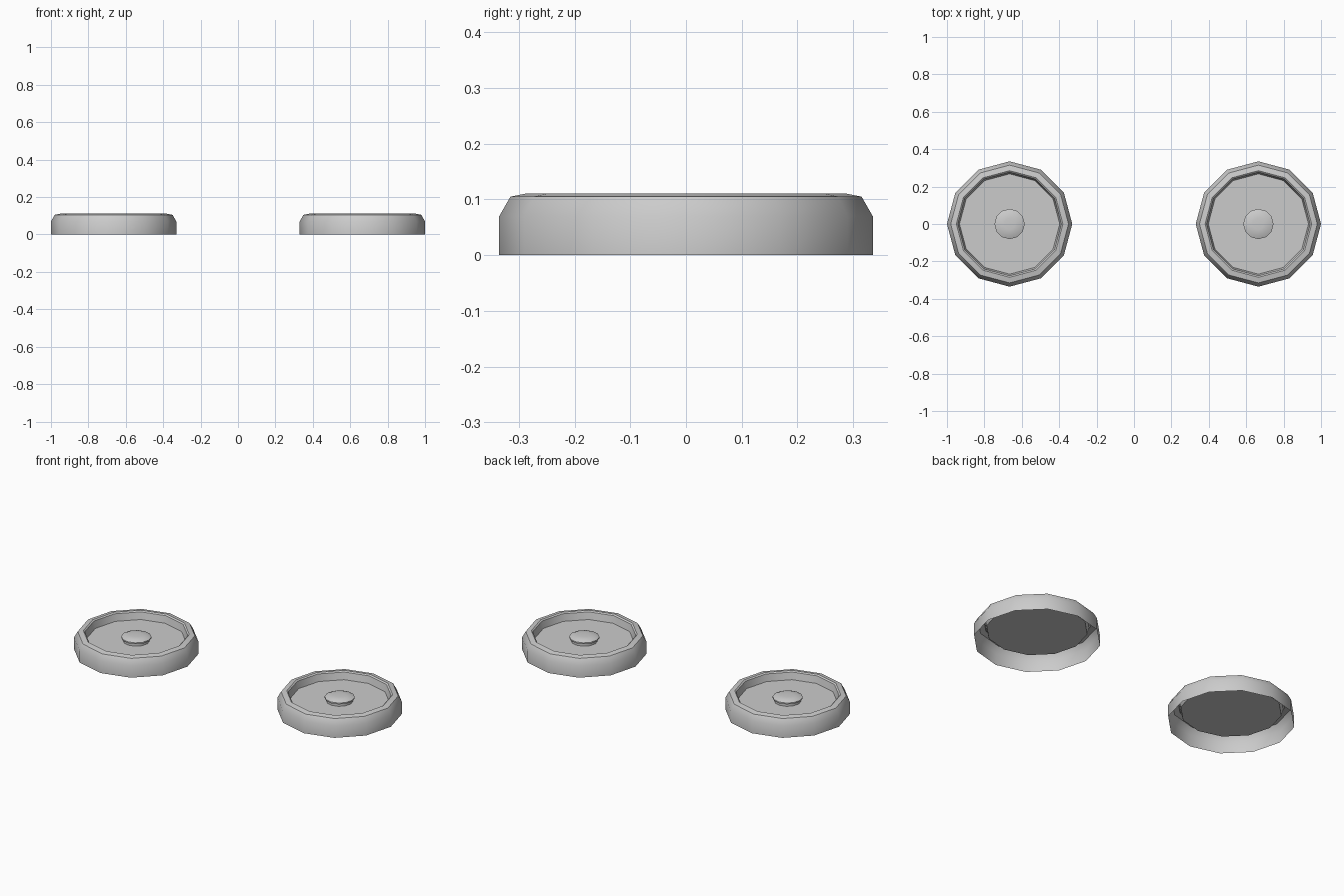
import bpy, bmesh, math

if "Cube" in bpy.data.objects:
    bpy.data.objects.remove(bpy.data.objects["Cube"])

SIDES = 12
grey = bpy.data.materials.new("light_grey")
grey.diffuse_color = (0.6, 0.6, 0.6, 1)
grey.use_nodes = True
grey.node_tree.nodes["Principled BSDF"].inputs["Base Color"].default_value = grey.diffuse_color


def lathe(name, profile, x, cap):
    """Spin (radius, height) points into a faceted ring; cap closes the last ring."""
    bm = bmesh.new()
    rings = []
    for r, z in profile:
        rings.append([bm.verts.new((r * math.cos(2 * math.pi * i / SIDES),
                                    r * math.sin(2 * math.pi * i / SIDES), z))
                      for i in range(SIDES)])
    for a, b in zip(rings, rings[1:]):
        for i in range(SIDES):
            j = (i + 1) % SIDES
            bm.faces.new((a[i], a[j], b[j], b[i]))
    if cap:
        bm.faces.new(rings[-1])
    mesh = bpy.data.meshes.new(name)
    bm.to_mesh(mesh)
    bm.free()
    obj = bpy.data.objects.new(name, mesh)
    obj.location.x = x
    mesh.materials.append(grey)
    bpy.context.collection.objects.link(obj)
    bpy.ops.object.select_all(action='DESELECT')
    obj.select_set(True)
    bpy.context.view_layer.objects.active = obj
    bpy.ops.object.shade_smooth_by_angle(angle=math.radians(35))


# Outer wall, rounded shoulder and inner lip, open underneath
rim = [(0.335, 0), (0.335, 0.07), (0.315, 0.105), (0.285, 0.111),
       (0.277, 0.105), (0.268, 0.064)]
# Recessed plate
plate = [(0.268, 0.064)]
# Raised button with a slightly overhanging, domed cap
hub = [(0.072, 0.064), (0.072, 0.077), (0.081, 0.08), (0.081, 0.088),
       (0.06, 0.097), (0.03, 0.1)]

for side, x in (("left", -0.665), ("right", 0.665)):
    lathe(side + "_rim", rim, x, False)
    lathe(side + "_plate", plate, x, True)
    lathe(side + "_hub", hub, x, True)
